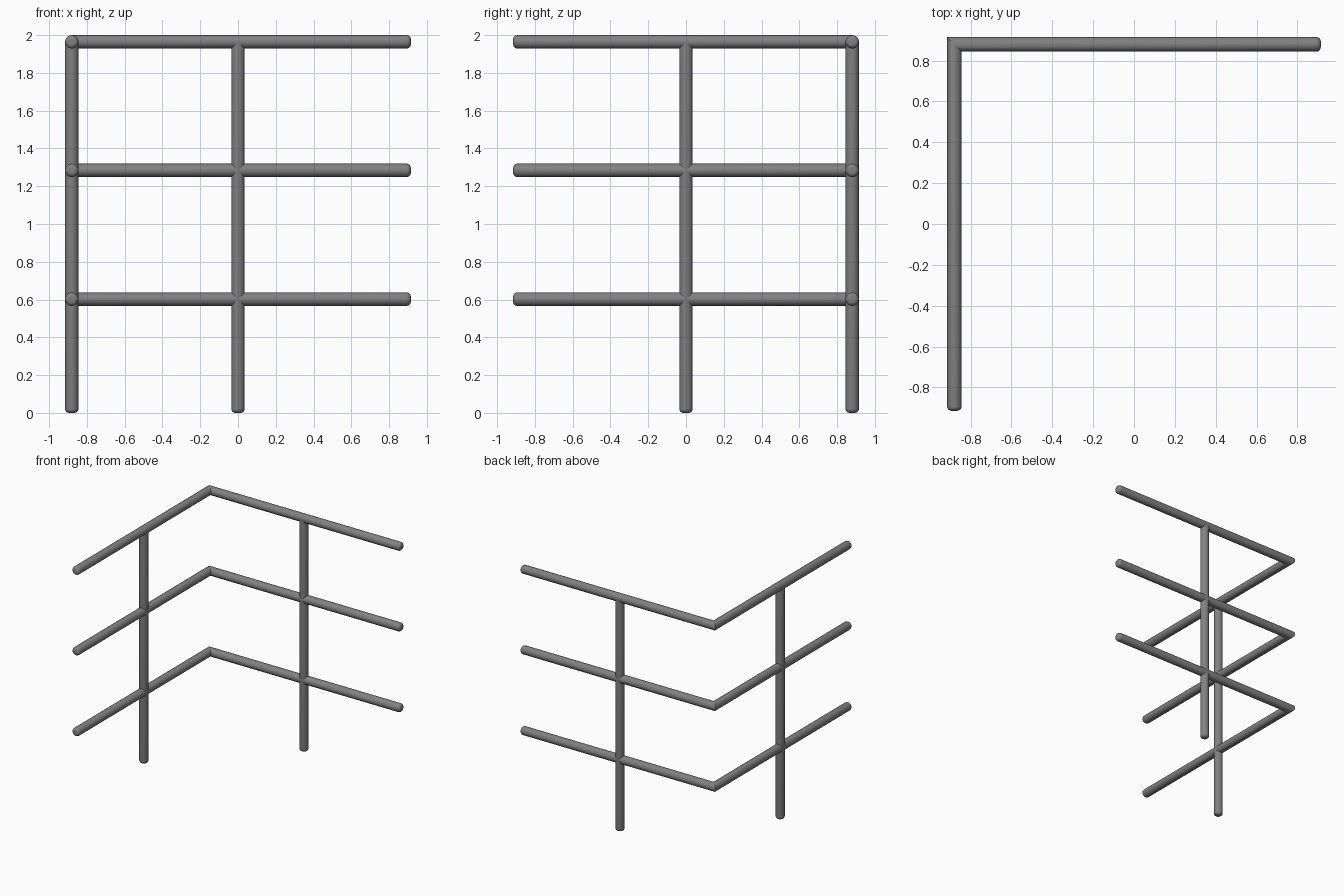
import bpy, bmesh, math
from mathutils import Vector

if "Cube" in bpy.data.objects:
    bpy.data.objects.remove(bpy.data.objects["Cube"])

R = 0.0355        # tube radius
A = 0.88          # distance of rail and post centre lines from the middle
END = 0.915       # free end of the rails
SIDES = 32
CAP = 0.022       # rounding at tube ends

metal = bpy.data.materials.new("grey metal")
metal.diffuse_color = (0.22, 0.22, 0.22, 1)
metal.use_nodes = True
metal.node_tree.nodes["Principled BSDF"].inputs["Base Color"].default_value = metal.diffuse_color


def cap_rings(end, inward, u, v):
    """Rings of a rounded tube end, from the tip to the full radius."""
    rings = []
    for i in range(6):
        a = math.radians(18 * i)
        scale = (R - CAP + CAP * math.sin(a)) / R
        rings.append((end + inward * CAP * (1 - math.cos(a)), u * scale, v * scale))
    return rings


def tube(name, rings):
    """Loft circular rings (centre, u axis, v axis) into a closed tube."""
    bm = bmesh.new()
    loops = []
    for c, u, v in rings:
        loops.append([bm.verts.new(c + R * (u * math.cos(t) + v * math.sin(t)))
                      for t in (2 * math.pi * i / SIDES for i in range(SIDES))])
    for a, b in zip(loops, loops[1:]):
        for i in range(SIDES):
            j = (i + 1) % SIDES
            bm.faces.new((a[i], a[j], b[j], b[i]))
    bm.faces.new(loops[0])
    bm.faces.new(loops[-1])
    bmesh.ops.recalc_face_normals(bm, faces=bm.faces)
    mesh = bpy.data.meshes.new(name)
    bm.to_mesh(mesh)
    bm.free()
    mesh.materials.append(metal)
    ob = bpy.data.objects.new(name, mesh)
    bpy.context.collection.objects.link(ob)
    bpy.ops.object.select_all(action='DESELECT')
    ob.select_set(True)
    bpy.context.view_layer.objects.active = ob
    bpy.ops.object.shade_smooth_by_angle(angle=math.radians(30))


X, Y, Z = Vector((1, 0, 0)), Vector((0, 1, 0)), Vector((0, 0, 1))

# Three L-shaped rails with a mitred corner
for name, z in (("lower_rail", 0.602), ("middle_rail", 1.284), ("top_rail", 2 - R)):
    back = cap_rings(Vector((END, A, z)), -X, Y, Z)
    corner = [(Vector((-A, A, z)), Y - X, Z)]
    side = cap_rings(Vector((-A, -END, z)), Y, -X, Z)
    tube(name, back + corner + side[::-1])

# Two upright posts, one in the middle of each run, ending inside the top rail
for name, x, y in (("back_post", 0, A), ("side_post", -A, 0)):
    foot = cap_rings(Vector((x, y, 0)), Z, X, Y)
    top = [(Vector((x, y, 2 - R)), X, Y)]
    tube(name, foot + top)
